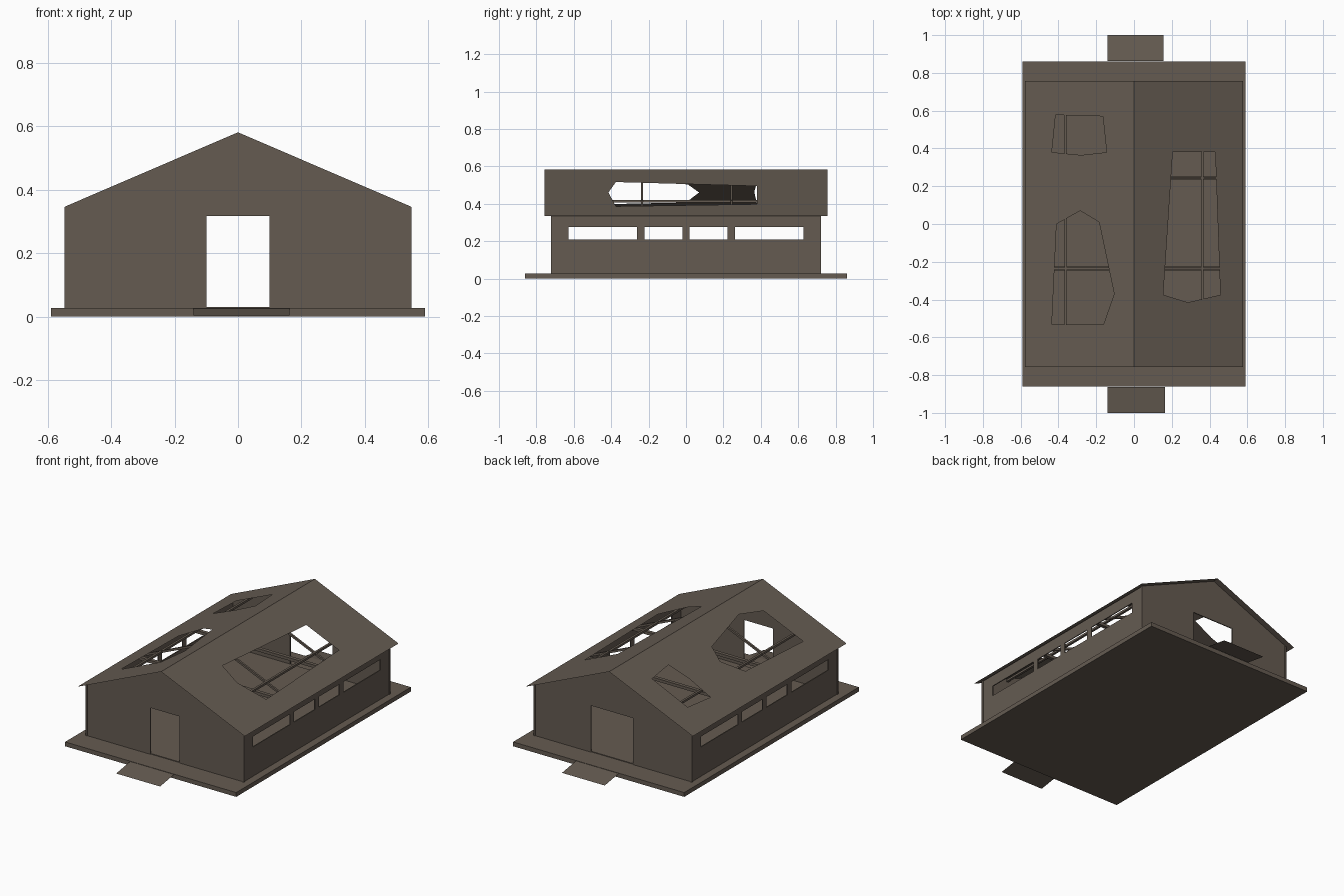
import bpy, bmesh
from mathutils import Vector

if "Cube" in bpy.data.objects:
    bpy.data.objects.remove(bpy.data.objects["Cube"])

brown = bpy.data.materials.new("weathered_brown")
brown.diffuse_color = (0.13, 0.105, 0.083, 1)
brown.use_nodes = True
brown.node_tree.nodes["Principled BSDF"].inputs["Base Color"].default_value = brown.diffuse_color

SLAB, FLOOR = 0.027, 0.031
RIDGE, SLOPE = 0.583, 0.43


def roof_z(x):
    return RIDGE - SLOPE * abs(x)


def finish(name, bm):
    bmesh.ops.recalc_face_normals(bm, faces=bm.faces[:])
    me = bpy.data.meshes.new(name)
    bm.to_mesh(me)
    bm.free()
    me.materials.append(brown)
    ob = bpy.data.objects.new(name, me)
    bpy.context.scene.collection.objects.link(ob)
    return ob


def panel(name, outline, holes, place, thick=None):
    """Flat outline with holes, mapped to 3D by place(u, v), optionally thickened."""
    bm = bmesh.new()
    edges = []
    for loop in [outline] + holes:
        vs = [bm.verts.new((u, v, 0)) for u, v in loop]
        edges += [bm.edges.new((vs[i - 1], vs[i])) for i in range(len(vs))]
    bmesh.ops.triangle_fill(bm, use_beauty=True, edges=edges, normal=(0, 0, 1))
    for v in bm.verts:
        v.co = place(v.co.x, v.co.y)
    if thick:
        r = bmesh.ops.extrude_face_region(bm, geom=bm.faces[:], use_keep_orig=True)
        moved = [g for g in r["geom"] if isinstance(g, bmesh.types.BMVert)]
        bmesh.ops.translate(bm, verts=moved, vec=thick)
    return finish(name, bm)


def prism(name, profile, vec):
    """Closed profile of 3D points extruded along vec."""
    bm = bmesh.new()
    a = [bm.verts.new(p) for p in profile]
    b = [bm.verts.new(Vector(p) + Vector(vec)) for p in profile]
    bm.faces.new(a)
    bm.faces.new(b)
    for i in range(len(a)):
        bm.faces.new((a[i - 1], a[i], b[i], b[i - 1]))
    return finish(name, bm)


def box(name, x0, x1, y0, y1, z0, z1):
    return prism(name, [(x0, y0, z0), (x1, y0, z0), (x1, y1, z0), (x0, y1, z0)], (0, 0, z1 - z0))


def rect(u0, u1, v0, v1):
    return [(u0, v0), (u1, v0), (u1, v1), (u0, v1)]


# Floor slab, raised inner floor and thin entrance ramps
box("floor_slab", -0.59, 0.59, -0.86, 0.86, 0, SLAB)
box("inner_floor", -0.538, 0.538, -0.716, 0.716, 0.001, FLOOR)
for s, name, x1 in ((-1, "front_ramp", 0.163), (1, "back_ramp", 0.155)):
    panel(name, rect(-0.14, x1, 0.862, 1.0), [],
          lambda u, v: (u, s * v, 0.004 + (1 - v) / 0.138 * 0.022))

# Gable walls with open doorways, the back one wider
for s, name, d0, d1 in ((-1, "front_wall", -0.1, 0.1), (1, "back_wall", -0.14, 0.152)):
    gable = [(-0.545, SLAB), (d0, SLAB), (d0, 0.317), (d1, 0.317), (d1, SLAB), (0.545, SLAB),
             (0.545, 0.347), (0, 0.581), (-0.545, 0.347)]
    panel(name, gable, [], lambda u, v: (u, s * 0.72, v), (0, -s * 0.006, 0))

# Long walls with four strip windows
windows = [rect(a, b, 0.21, 0.275) for a, b in
           ((-0.628, -0.262), (-0.222, -0.018), (0.02, 0.222), (0.262, 0.627))]
for s, name in ((-1, "left_wall"), (1, "right_wall")):
    panel(name, rect(-0.712, 0.712, SLAB, 0.345), windows,
          lambda u, v: (s * 0.543, u, v), (-s * 0.006, 0, 0))

# Slim corner posts
for x in (-0.541, 0.541):
    for y in (-0.717, 0.717):
        box("corner_post", x - 0.006, x + 0.006, y - 0.006, y + 0.006, SLAB, 0.345)

# Roof sheets with broken openings
right_holes = [[(0.205, 0.38), (0.43, 0.38), (0.457, -0.375), (0.285, -0.415), (0.155, -0.375)]]
left_holes = [
    [(-0.41, 0.0), (-0.285, 0.07), (-0.185, 0.01), (-0.105, -0.37), (-0.162, -0.533), (-0.435, -0.533)],
    [(-0.415, 0.577), (-0.165, 0.57), (-0.145, 0.38), (-0.28, 0.365), (-0.435, 0.38)]]
for s, name, holes in ((-1, "left_roof", left_holes), (1, "right_roof", right_holes)):
    u0, u1 = sorted((0, s * 0.577))
    panel(name, rect(u0, u1, -0.757, 0.757), holes, lambda u, v: (u, v, roof_z(u)))

# Inside frame: slim rafters, level tie beams and purlins
for s in (-1, 1):
    side = "right" if s > 0 else "left"
    for y in (-0.235, 0.243):
        prism(side + "_rafter",
              [(0, y - 0.006, roof_z(0) - 0.008), (s * 0.536, y - 0.006, roof_z(0.536) - 0.008),
               (s * 0.536, y - 0.006, roof_z(0.536) - 0.022), (0, y - 0.006, roof_z(0) - 0.022)],
              (0, 0.012, 0))
    xa, xb = s * 0.354, s * 0.368
    box(side + "_purlin", xa, xb, -0.714, 0.714, 0.407, 0.42)
for y in (-0.235, 0.243):
    box("tie_beam", -0.537, 0.537, y - 0.011, y + 0.011, 0.325, 0.343)
